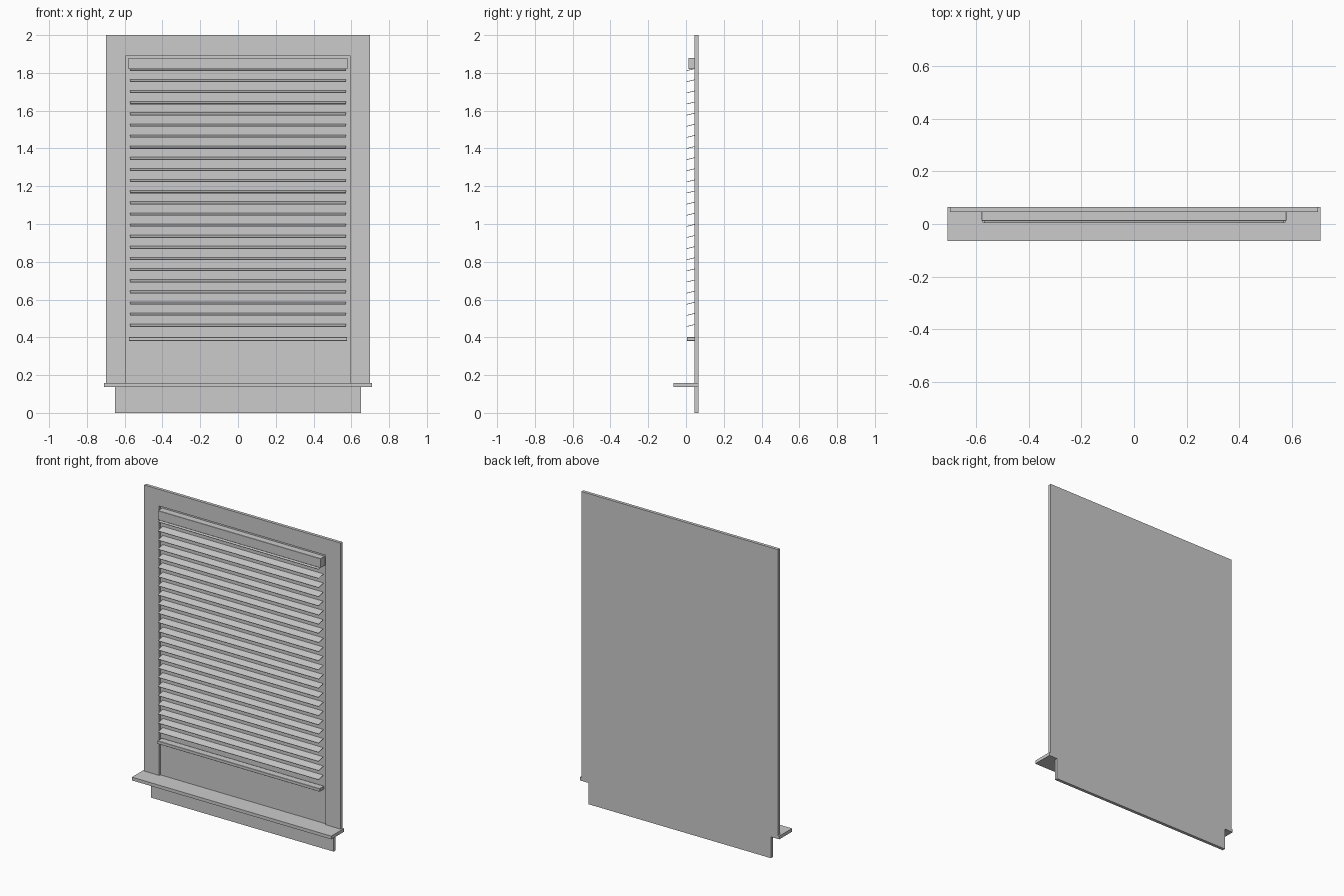
import bpy
import math

if "Cube" in bpy.data.objects:
    bpy.data.objects.remove(bpy.data.objects["Cube"])


def box(name, x, y, z, bevel=0.0):
    """Axis-aligned box from (min, max) ranges."""
    bpy.ops.mesh.primitive_cube_add(
        size=1, location=[(r[0] + r[1]) / 2 for r in (x, y, z)])
    ob = bpy.context.object
    ob.name = name
    ob.scale = [r[1] - r[0] for r in (x, y, z)]
    bpy.ops.object.transform_apply(location=False, rotation=False, scale=True)
    if bevel:
        m = ob.modifiers.new("bevel", 'BEVEL')
        m.width, m.segments = bevel, 1
    return ob


FRONT, BACK, PANE = 0.045, 0.065, 0.056
SILL_Z = (0.137, 0.158)
OPEN_X, OPEN_Z = 0.593, 1.893

# Window casing around the opening
for side, s in (("left", -1), ("right", 1)):
    box(f"{side}_casing", sorted((s * OPEN_X, s * 0.70)), (FRONT, BACK), (SILL_Z[1], OPEN_Z))
box("top_casing", (-0.70, 0.70), (FRONT, BACK), (OPEN_Z, 2.0))

# Recessed pane, flush with the casing at the back
box("window_pane", (-OPEN_X, OPEN_X), (PANE, BACK), (SILL_Z[1], OPEN_Z))

# Sill and apron
box("sill", (-0.71, 0.71), (-0.065, BACK), SILL_Z)
box("apron", (-0.65, 0.65), (FRONT, BACK), (0.0, SILL_Z[0]))

# Blind head rail and bottom rail
box("head_rail", (-0.58, 0.58), (0.012, PANE), (1.82, 1.88), 0.0015)
box("bottom_rail", (-0.578, 0.578), (0.005, 0.05), (0.381, 0.401), 0.0015)

# Tilted slats, front edge lower
for i in range(24):
    z = 0.463 + i * 0.0589
    slat = box(f"slat_{i + 1}", (-0.572, 0.572), (0.003, 0.051), (z - 0.0015, z + 0.0015))
    slat.rotation_euler.x = math.radians(14)
